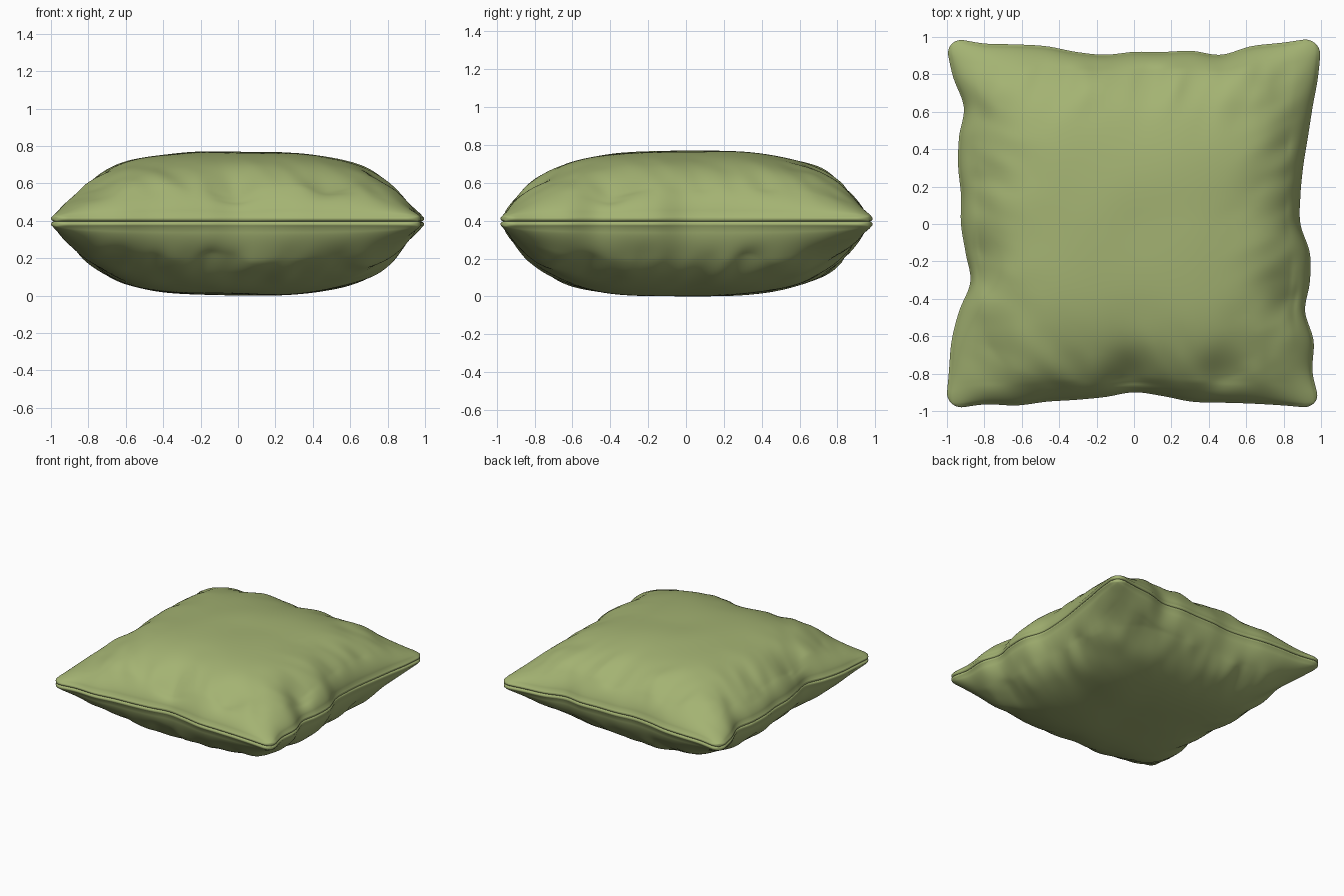
import bpy, bmesh, math
from mathutils import Vector, noise

if "Cube" in bpy.data.objects:
    bpy.data.objects.remove(bpy.data.objects["Cube"])

SEAM_Z, LIP, N = 0.397, 0.015, 120      # seam height, seam lip radius, grid cells
LIP_START = math.radians(55)            # where the panel runs into the rolled lip
INNER = 1 - LIP + LIP * math.cos(LIP_START)

# Distance of each edge from the centre, sampled evenly from -1 to 1 along the edge
EDGES = {
    "left":   [1.005, .99, .975, .935, .875, .90, .925, .925, .94, .935, .91, .97, 1.005],
    "right":  [.995, .955, .96, .915, .94, .94, .89, .89, .905, .93, .955, .985, 1.0],
    "back":   [.995, .965, .96, .95, .92, .905, .92, .92, .925, .905, .95, .97, .995],
    "front":  [.99, .965, .97, .95, .94, .925, .90, .92, .95, .955, .96, .97, .985],
}
# Soft dents on the top: u, v, radius, depth
DENTS = [(0, -.88, .13, .05), (.9, -.45, .12, .045), (-.88, .38, .13, .025),
         (.62, .62, .10, .012), (-.9, -.25, .12, .03), (.45, -.85, .1, .02)]


def curve(table, t):
    """Smooth (Catmull-Rom) lookup, t in -1..1."""
    s = (t + 1) / 2 * (len(table) - 1)
    i = min(max(int(s), 0), len(table) - 2)
    f = s - i
    a, b, c, d = (table[min(max(i + k, 0), len(table) - 1)] for k in (-1, 0, 1, 2))
    return b + .5 * f * (c - a + f * (2*a - 5*b + 4*c - d + f * (3*(b - c) + d - a)))


def plan(u, v):
    """Square parameters to the pinched outline with rounded corners."""
    r, cu, cv = .075, abs(u), abs(v)
    if cu > 1 - r and cv > 1 - r:
        p, q = (cu - 1 + r) / r, (cv - 1 + r) / r
        cu = 1 - r + r * p * math.sqrt(1 - q * q / 2)
        cv = 1 - r + r * q * math.sqrt(1 - p * p / 2)
    u, v = math.copysign(cu, u), math.copysign(cv, v)
    ex = curve(EDGES["right" if u > 0 else "left"], v)
    ey = curve(EDGES["back" if v > 0 else "front"], u)
    return (u * (.93 + (ex - .93) * abs(u) ** 5),
            v * (.93 + (ey - .93) * abs(v) ** 5))


def folds(u, v, side):
    """Creases running in from the seam, fading towards the middle."""
    def strip(along, dist, seed):
        mask = min(dist / .1, 1) * math.exp(-(dist / .28) ** 2)
        n = noise.noise(Vector((along * 4, dist * 2.5, seed)))
        n += .4 * noise.noise(Vector((along * 8 + dist * 3, dist * 4, seed + 9)))
        return mask * n * .045
    s = 20 * side
    w = strip(v, INNER - u, s + 1.3) + strip(v, INNER + u, s + 4.7)
    w += strip(u, INNER - v, s + 7.1) + strip(u, INNER + v, s + 12.9)
    inside = (1 - (u / INNER) ** 2) * (1 - (v / INNER) ** 2)
    return w * min(1, inside * 6) + .01 * inside * noise.noise(Vector((u * 2.5, v * 2.5, s)))


def puff(u, v, side):
    """Height of the stuffed cloth above the seam."""
    f = lambda a: max(0, 1 - abs(a / INNER) ** 3.4) ** .65
    base = f(u) * f(v)
    h = (.342 if side > 0 else .366) * base + folds(u, v, side)
    if side > 0:
        fade = min(1, base * 3)
        for du, dv, r, depth in DENTS:
            h -= fade * depth * math.exp(-((u - du) ** 2 + (v - dv) ** 2) / r ** 2)
    return LIP * (1 + math.sin(LIP_START)) + max(h, 0)


def cushion_half(bm, side):
    # Puffed panel, with the grid finer near the edges
    ts = [INNER * math.sin(math.pi / 2 * (2 * i / N - 1) * .8) / math.sin(math.pi * .4)
          for i in range(N + 1)]
    def vert(u, v, z):
        x, y = plan(u, v)
        return bm.verts.new((x, y, SEAM_Z + side * z))
    def face(vs):
        bm.faces.new(vs if side > 0 else vs[::-1])
    g = [[vert(u, v, puff(u, v, side)) for v in ts] for u in ts]
    for i in range(N):
        for j in range(N):
            face([g[i][j], g[i+1][j], g[i+1][j+1], g[i][j+1]])
    # Rounded lip that rolls over the outline and back into the seam groove
    loop = [(i, 0) for i in range(N)] + [(N, j) for j in range(N)]
    loop += [(i, N) for i in range(N, 0, -1)] + [(0, j) for j in range(N, 0, -1)]
    prev = [g[i][j] for i, j in loop]
    for k in range(1, 9):
        a = LIP_START - (LIP_START + math.pi / 2) * k / 8
        m = (1 - LIP + LIP * math.cos(a)) / INNER
        ring = [vert(ts[i] * m, ts[j] * m, LIP * (1 + math.sin(a))) for i, j in loop]
        for q in range(len(loop)):
            r = (q + 1) % len(loop)
            face([prev[q], ring[q], ring[r], prev[r]])
        prev = ring


bm = bmesh.new()
for side in (1, -1):
    cushion_half(bm, side)
bmesh.ops.remove_doubles(bm, verts=bm.verts, dist=1e-5)     # join at the seam
low = min(v.co.z for v in bm.verts)
bmesh.ops.translate(bm, verts=bm.verts, vec=(0, 0, -low))
for f in bm.faces:
    f.smooth = True
mesh = bpy.data.meshes.new("cushion")
bm.to_mesh(mesh)
bm.free()

fabric = bpy.data.materials.new("olive green fabric")
fabric.diffuse_color = (.37, .45, .17, 1)
fabric.use_nodes = True
fabric.node_tree.nodes["Principled BSDF"].inputs["Base Color"].default_value = fabric.diffuse_color
mesh.materials.append(fabric)
cushion = bpy.data.objects.new("cushion", mesh)
bpy.context.collection.objects.link(cushion)
